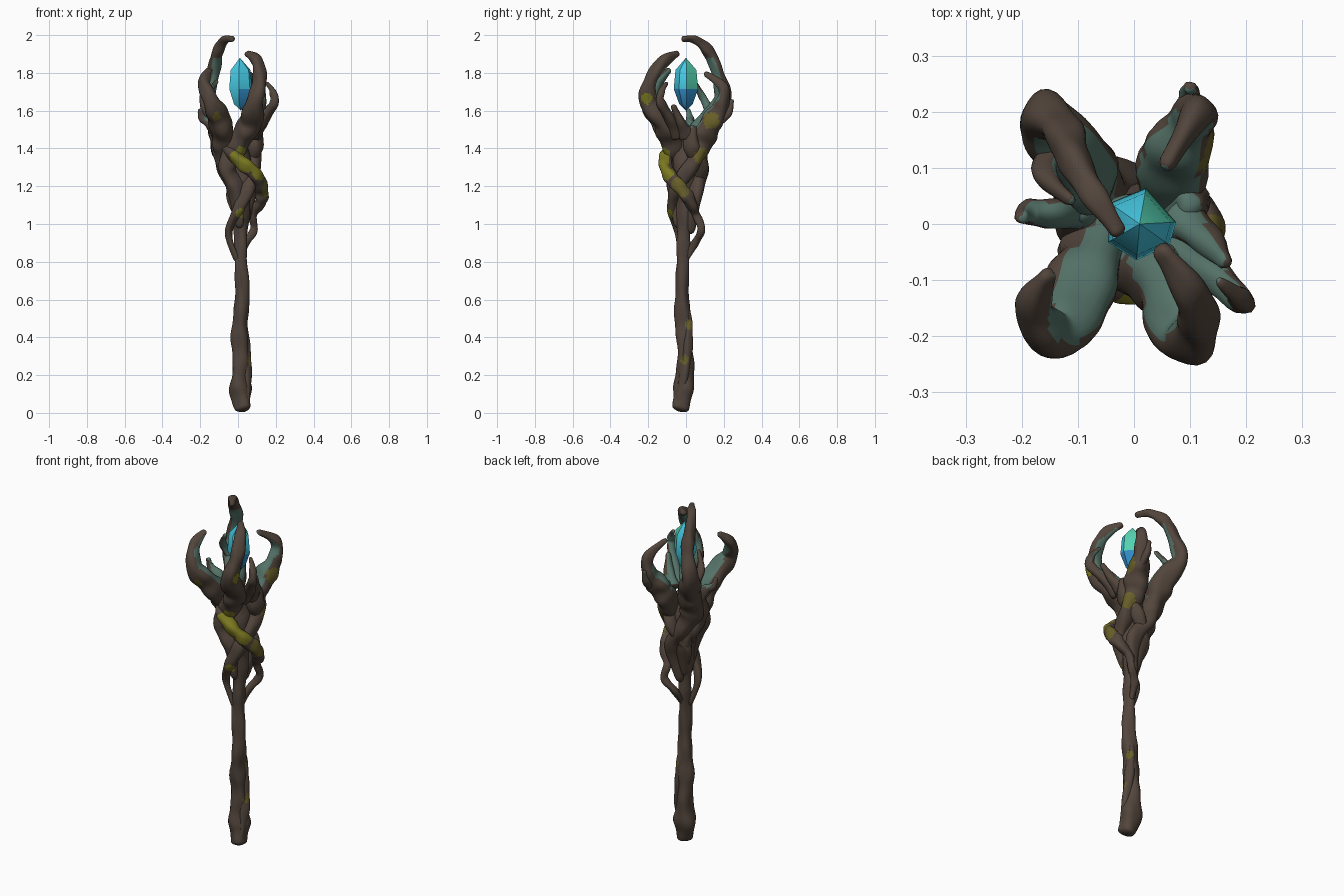
import bpy, bmesh, math
from mathutils import Vector

old_cube = bpy.data.objects.get("Cube")
if old_cube:
    bpy.data.objects.remove(old_cube, do_unlink=True)


def make_material(name, color):
    material = bpy.data.materials.new(name)
    material.use_nodes = True
    material.diffuse_color = (*color, 1)
    shader = material.node_tree.nodes["Principled BSDF"]
    shader.inputs["Base Color"].default_value = (*color, 1)
    shader.inputs["Roughness"].default_value = 0.8
    return material


bark = make_material("bark brown", (0.085, 0.06, 0.045))
inner_bark = make_material("inner bark teal", (0.09, 0.17, 0.14))
bright_moss = make_material("bright moss", (0.2, 0.19, 0.015))
dull_moss = make_material("dull moss", (0.14, 0.115, 0.022))
crystal_cyan = make_material("crystal cyan", (0.06, 0.58, 0.76))
crystal_green = make_material("crystal aqua green", (0.09, 0.64, 0.44))
crystal_blue = make_material("crystal deep blue", (0.03, 0.25, 0.55))
WOOD = (bark, inner_bark, bright_moss, dull_moss)

CRYSTAL_CENTRE = Vector((0.01, 0, 1.74))

# Moss patches: centre, reach and wood material slot
MOSS_SPOTS = [
    (Vector((0.03, -0.15, 1.34)), 0.075, 2),
    (Vector((0.12, -0.11, 1.28)), 0.05, 2),
    (Vector((0.17, -0.03, 1.2)), 0.06, 3),
    (Vector((0.02, -0.1, 1.05)), 0.032, 2),
    (Vector((0.12, 0.09, 1.36)), 0.045, 3),
    (Vector((0.14, 0.13, 1.55)), 0.045, 3),
    (Vector((0.15, -0.21, 1.66)), 0.034, 2),
    (Vector((-0.11, -0.21, 1.57)), 0.025, 3),
    (Vector((0.07, -0.01, 0.28)), 0.026, 3),
    (Vector((0.05, 0.02, 0.47)), 0.026, 3),
]


def spline(values, t):
    """Catmull-Rom value at t in 0..1 through numbers or vectors."""
    last = len(values) - 1
    i = min(int(t * last), last - 1)
    u = t * last - i
    p0, p1 = values[max(i - 1, 0)], values[i]
    p2, p3 = values[i + 1], values[min(i + 2, last)]
    return (p1 * 2 + (p2 - p0) * u + (p0 * 2 - p1 * 5 + p2 * 4 - p3) * u * u
            + (p1 * 3 - p0 - p2 * 3 + p3) * u * u * u) * 0.5


def wood_material_index(face):
    """Teal faces the crystal, moss grows in outer patches, the rest is bark."""
    centre, normal = face.calc_center_median(), face.normal
    outward = Vector((centre.x, centre.y, 0))
    for spot, reach, slot in MOSS_SPOTS:
        if (centre - spot).length < reach and normal.dot(outward) > 0:
            return slot
    toward = (CRYSTAL_CENTRE - centre).normalized()
    if 1.44 < centre.z < 1.88 and normal.dot(toward) > 0.35:
        return 1
    return 0


def finish(name, mesh_data, materials, smooth_angle):
    mesh = bpy.data.meshes.new(name)
    mesh_data.to_mesh(mesh)
    mesh_data.free()
    for material in materials:
        mesh.materials.append(material)
    part = bpy.data.objects.new(name, mesh)
    bpy.context.collection.objects.link(part)
    bpy.ops.object.select_all(action="DESELECT")
    part.select_set(True)
    bpy.context.view_layer.objects.active = part
    bpy.ops.object.shade_smooth_by_angle(angle=math.radians(smooth_angle))


def branch(name, points, radii, sides=22, gnarl=0.08):
    """Sweep a gnarled round section along a smooth path."""
    path = [Vector(p) for p in points]
    steps = 12 * (len(path) - 1)
    centres = [spline(path, s / steps) for s in range(steps + 1)]
    bm = bmesh.new()
    rings = []
    tangent = (centres[1] - centres[0]).normalized()
    side = tangent.orthogonal().normalized()
    for s, centre in enumerate(centres):
        ahead = centres[min(s + 1, steps)] - centres[max(s - 1, 0)]
        ahead.normalize()
        side = tangent.rotation_difference(ahead) @ side
        tangent = ahead
        across = tangent.cross(side)
        # Knots along the length, rounded off at both ends
        radius = spline(radii, s / steps) * (1 + 0.05 * math.sin(s * 0.6))
        radius *= (0.55, 0.85, 1)[min(s, steps - s, 2)]
        ring = []
        for k in range(sides):
            angle = math.tau * k / sides
            bump = math.sin(3 * angle + s * 0.2) + 0.7 * math.sin(2 * angle - s * 0.3)
            reach = radius * (1 + gnarl * bump)
            offset = side * math.cos(angle) + across * math.sin(angle)
            ring.append(bm.verts.new(centre + offset * reach))
        rings.append(ring)
    for low, high in zip(rings, rings[1:]):
        for k in range(sides):
            n = (k + 1) % sides
            bm.faces.new((low[k], low[n], high[n], high[k]))
    bm.faces.new(rings[0][::-1])
    bm.faces.new(rings[-1])
    bm.normal_update()
    for face in bm.faces:
        face.material_index = wood_material_index(face)
    finish(name, bm, WOOD, 60)


# Shaft and the root twisting up its side
branch("shaft", [(0.03, -0.033, 0.01), (0.012, -0.01, 0.12), (0.012, -0.005, 0.27),
                 (0.01, -0.012, 0.43), (0.02, -0.02, 0.6), (0.017, -0.018, 0.8),
                 (0.015, -0.01, 0.98), (0.01, -0.01, 1.15), (0, 0, 1.32), (0, 0, 1.48)],
       [0.038, 0.055, 0.042, 0.043, 0.038, 0.033, 0.038, 0.058, 0.07, 0.05])
branch("shaft_root", [(0.04, -0.035, 0.03), (0.045, -0.01, 0.2), (0.04, 0.01, 0.36),
                      (0.025, 0.01, 0.5), (0.01, -0.035, 0.7), (0, -0.02, 0.85)],
       [0.022, 0.026, 0.024, 0.02, 0.022, 0.015])

# Four claws, each rising from a strand twisted around the shaft
branch("back_right_claw", [(0.02, 0.02, 0.95), (0.05, 0.05, 1.15), (-0.03, 0.07, 1.29),
                           (-0.08, 0.06, 1.41), (-0.1, 0.11, 1.53), (-0.16, 0.19, 1.66),
                           (-0.13, 0.17, 1.8), (-0.11, 0.12, 1.91), (-0.07, 0.05, 1.975),
                           (-0.025, -0.02, 1.98)],
       [0.02, 0.04, 0.045, 0.06, 0.062, 0.046, 0.034, 0.031, 0.022, 0.014])
branch("front_left_claw", [(0.01, -0.04, 0.98), (-0.01, -0.05, 1.18), (-0.06, -0.06, 1.3),
                           (0, -0.07, 1.42), (0.06, -0.11, 1.53), (0.09, -0.2, 1.64),
                           (0.115, -0.185, 1.76), (0.1, -0.12, 1.86), (0.045, -0.04, 1.905)],
       [0.02, 0.045, 0.045, 0.058, 0.062, 0.048, 0.036, 0.032, 0.015])
branch("front_right_claw", [(0, 0, 0.98), (-0.01, 0.04, 1.17), (-0.07, 0.01, 1.31),
                            (-0.07, -0.05, 1.44), (-0.1, -0.13, 1.55), (-0.14, -0.2, 1.65),
                            (-0.18, -0.15, 1.75), (-0.15, -0.085, 1.82)],
       [0.02, 0.04, 0.045, 0.06, 0.06, 0.044, 0.032, 0.014])
branch("back_left_claw", [(0, -0.025, 0.8), (-0.05, -0.04, 0.95), (0, -0.07, 1.08),
                          (0.06, -0.05, 1.2), (0.08, 0.04, 1.32), (0.06, 0.08, 1.43),
                          (0.08, 0.13, 1.53), (0.105, 0.185, 1.62), (0.11, 0.195, 1.72),
                          (0.055, 0.1, 1.8)],
       [0.016, 0.018, 0.03, 0.037, 0.042, 0.058, 0.06, 0.04, 0.028, 0.013])

# Mossy vine looping across the front and down the back left
branch("mossy_vine", [(-0.08, -0.04, 1.43), (-0.03, -0.095, 1.37), (0.04, -0.11, 1.31),
                      (0.1, -0.08, 1.25), (0.125, -0.02, 1.18), (0.12, 0.02, 1.12),
                      (0.08, 0.055, 1.05), (0.085, 0.08, 0.97), (0.04, 0.05, 0.9),
                      (0.02, 0, 0.82)],
       [0.03, 0.036, 0.036, 0.036, 0.036, 0.032, 0.022, 0.02, 0.02, 0.015])
branch("back_vine", [(0, 0.02, 1.05), (-0.03, 0.04, 1.16), (0.04, 0.08, 1.3),
                     (0.09, 0.03, 1.42), (0.1, 0.04, 1.52)],
       [0.02, 0.03, 0.035, 0.045, 0.02])
branch("right_vine", [(-0.02, 0.02, 1.17), (-0.07, 0.03, 1.28), (-0.1, 0, 1.39),
                      (-0.1, 0.04, 1.5)], [0.02, 0.035, 0.04, 0.03])

# Small twigs around the bowl
branch("right_twig", [(-0.08, 0.03, 1.43), (-0.14, 0.02, 1.52), (-0.19, 0.02, 1.56),
                      (-0.2, 0.01, 1.61)], [0.035, 0.028, 0.02, 0.01], 12)
branch("back_right_twig", [(-0.13, 0.14, 1.57), (-0.16, 0.09, 1.67), (-0.11, 0.04, 1.76)],
       [0.03, 0.02, 0.01], 12)
branch("left_twig", [(0.07, -0.04, 1.46), (0.13, -0.08, 1.55), (0.19, -0.135, 1.64),
                     (0.185, -0.13, 1.7), (0.15, -0.1, 1.75)],
       [0.035, 0.03, 0.024, 0.018, 0.008], 12)
branch("left_short_twig", [(0.08, 0.01, 1.47), (0.13, -0.03, 1.54), (0.165, -0.07, 1.63)],
       [0.045, 0.028, 0.012], 12)
branch("back_twig", [(0.1, 0.16, 1.54), (0.1, 0.225, 1.59), (0.1, 0.245, 1.66)],
       [0.03, 0.02, 0.01], 12)

# Six-sided floating crystal with a slightly uneven outline
corners = [math.radians(a) for a in (3, 80, 145, 210, 265, 325)]
crystal_mesh = bmesh.new()
bottom = crystal_mesh.verts.new((0.015, 0, 1.6))
top = crystal_mesh.verts.new((0.01, 0, 1.88))
belts = []
for height, radius in ((1.635, 0.036), (1.715, 0.065), (1.815, 0.056)):
    belts.append([crystal_mesh.verts.new((0.01 + radius * math.cos(a), radius * math.sin(a), height))
                  for a in corners])
for k in range(6):
    n = (k + 1) % 6
    crystal_mesh.faces.new((bottom, belts[0][n], belts[0][k]))
    for low, high in zip(belts, belts[1:]):
        crystal_mesh.faces.new((low[k], low[n], high[n], high[k]))
    crystal_mesh.faces.new((belts[-1][k], belts[-1][n], top))
crystal_mesh.normal_update()
for face in crystal_mesh.faces:
    normal = face.normal
    if normal.z < -0.1 and normal.x > 0:
        face.material_index = 2
    elif normal.x > 0.1 and normal.y > 0:
        face.material_index = 1
finish("crystal", crystal_mesh, (crystal_cyan, crystal_green, crystal_blue), 35)
